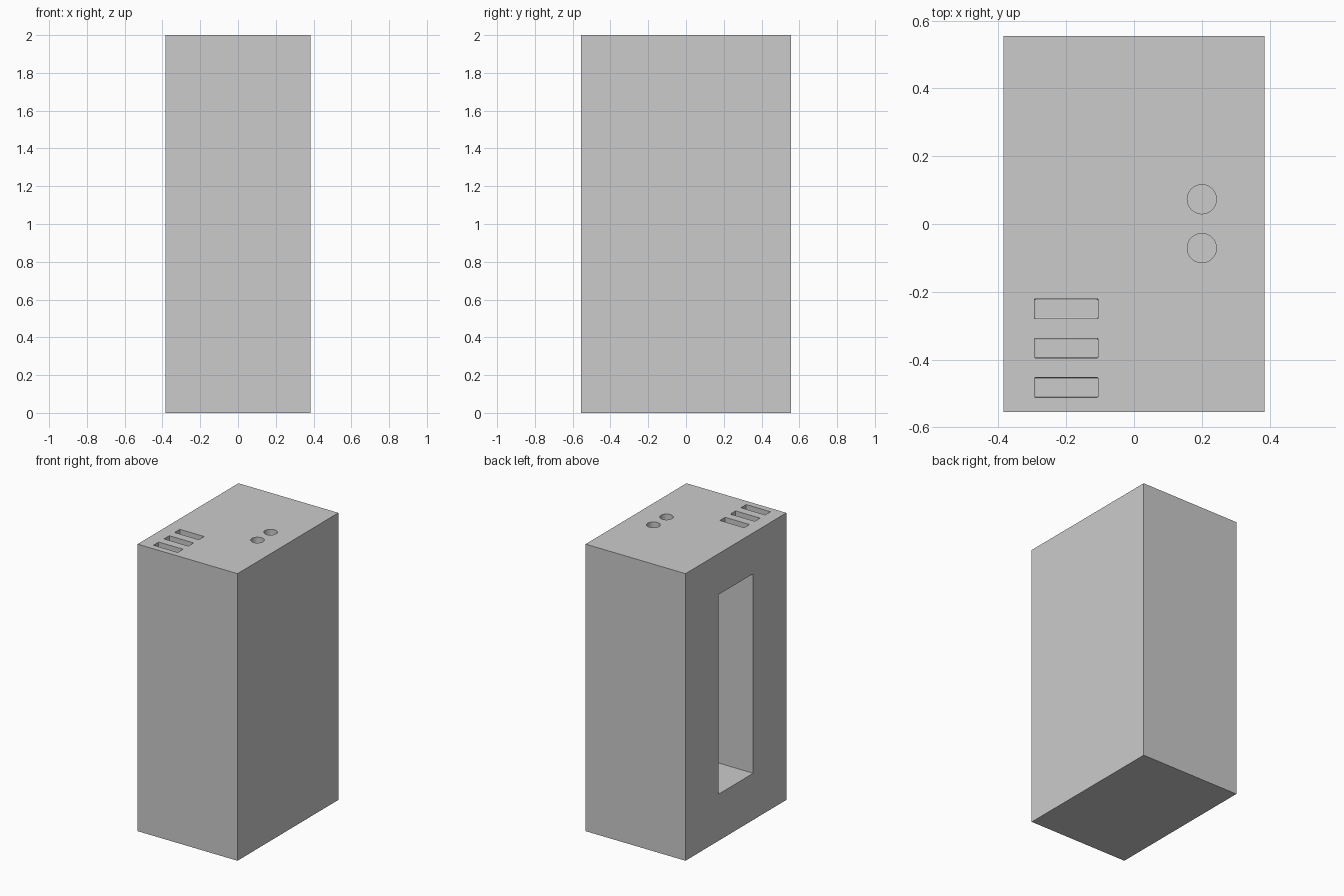
import bpy

default = bpy.data.objects.get("Cube")
if default:
    bpy.data.objects.remove(default, do_unlink=True)

grey = bpy.data.materials.new("light grey")
grey.use_nodes = True
colour = (0.6, 0.6, 0.6, 1)
grey.diffuse_color = colour
grey.node_tree.nodes["Principled BSDF"].inputs["Base Color"].default_value = colour

WIDTH, DEPTH, HEIGHT = 0.77, 1.11, 2.0


def block(name, size, centre):
    bpy.ops.mesh.primitive_cube_add(size=1, location=centre)
    obj = bpy.context.object
    obj.name = name
    obj.scale = size
    bpy.ops.object.transform_apply(location=False, rotation=False, scale=True)
    obj.data.materials.append(grey)
    return obj


def carve(cutter):
    cutter.hide_render = True
    cutter.hide_viewport = True
    mod = casing.modifiers.new("cut " + cutter.name, 'BOOLEAN')
    mod.operation = 'DIFFERENCE'
    mod.solver = 'EXACT'
    mod.object = cutter


# Main casing
casing = block("casing", (WIDTH, DEPTH, HEIGHT), (0, 0, HEIGHT / 2))

# Tall compartment opening through the right side
recess = 0.5
carve(block("compartment_cutter", (recess * 2, 0.38, 1.39), (-WIDTH / 2, 0, 1.02)))

# Row of rectangular ports on top, with slightly eased corners
for i in range(3):
    port = block(f"port_cutter_{i + 1}", (0.188, 0.058, 0.12),
                 (-0.2, -0.25 - 0.116 * i, HEIGHT))
    bevel = port.modifiers.new("eased corners", 'BEVEL')
    bevel.width = 0.003
    bevel.segments = 2
    carve(port)

# Pair of round sockets on top
for i, y in enumerate((-0.071, 0.073)):
    bpy.ops.mesh.primitive_cylinder_add(vertices=48, radius=0.043, depth=0.12,
                                        location=(0.2, y, HEIGHT))
    socket = bpy.context.object
    socket.name = f"socket_cutter_{i + 1}"
    socket.data.materials.append(grey)
    carve(socket)
